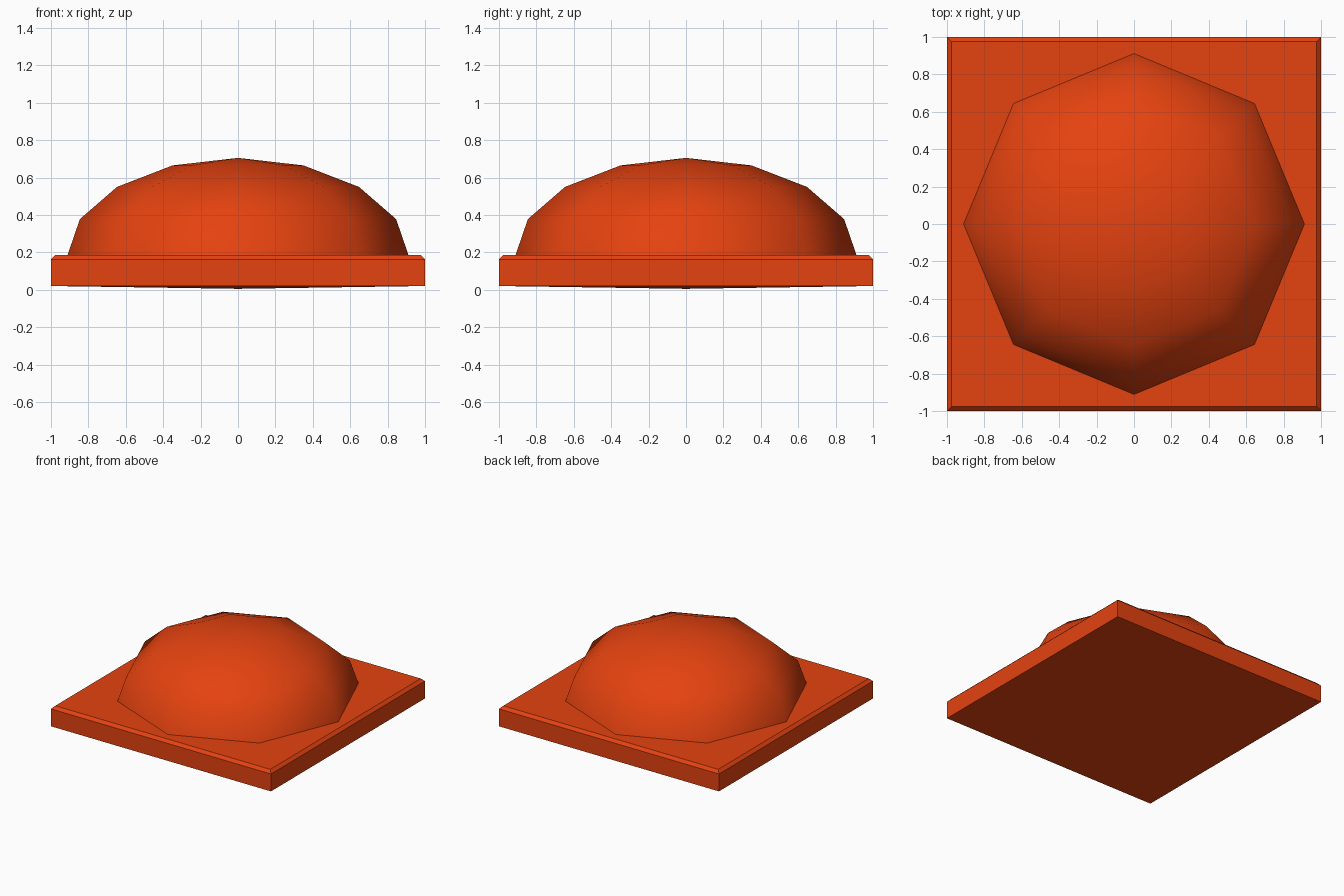
import bpy, bmesh, math

cube = bpy.data.objects.get("Cube")
if cube:
    bpy.data.objects.remove(cube, do_unlink=True)

# Single orange-red plastic
plastic = bpy.data.materials.new("orange_red")
plastic.use_nodes = True
colour = (0.78, 0.055, 0.005, 1)
plastic.diffuse_color = colour
plastic.node_tree.nodes["Principled BSDF"].inputs["Base Color"].default_value = colour


def add_object(name, bm, smooth):
    mesh = bpy.data.meshes.new(name)
    bmesh.ops.recalc_face_normals(bm, faces=bm.faces)
    for face in bm.faces:
        face.smooth = smooth
    bm.to_mesh(mesh)
    bm.free()
    mesh.materials.append(plastic)
    obj = bpy.data.objects.new(name, mesh)
    bpy.context.collection.objects.link(obj)
    return obj


def loft(profile, sides, turn):
    """Stack regular rings of (corner radius, height); radius 0 is a tip."""
    bm = bmesh.new()
    rings = []
    for radius, z in profile:
        count = sides if radius > 0 else 1
        rings.append([bm.verts.new((radius * math.cos(turn + math.tau * i / sides),
                                    radius * math.sin(turn + math.tau * i / sides), z))
                      for i in range(count)])
    for low, high in zip(rings, rings[1:]):
        for i in range(sides):
            j = (i + 1) % sides
            corners = [low[i % len(low)], low[j % len(low)],
                       high[j % len(high)], high[i % len(high)]]
            bm.faces.new(list(dict.fromkeys(corners)))
    return bm, rings


# Square plate: chamfered top rim, very shallow pyramid underneath
diagonal = math.sqrt(2)
plate_profile = [(0, 0.005), (diagonal, 0.02), (diagonal, 0.163), (0.977 * diagonal, 0.186)]
bm, rings = loft(plate_profile, 4, math.pi / 4)
bm.faces.new(rings[-1])
add_object("base_plate", bm, False)

# Eight-sided flattened half sphere, its rim sunk just into the plate
radius, height, floor = 0.915, 0.53, 0.175
dome_profile = []
for step in range(4):
    angle = step * math.pi / 8
    dome_profile.append((radius * math.cos(angle), floor + height * math.sin(angle)))
dome_profile.append((0, floor + height))
bm, rings = loft(dome_profile, 8, 0)
add_object("dome", bm, True)
